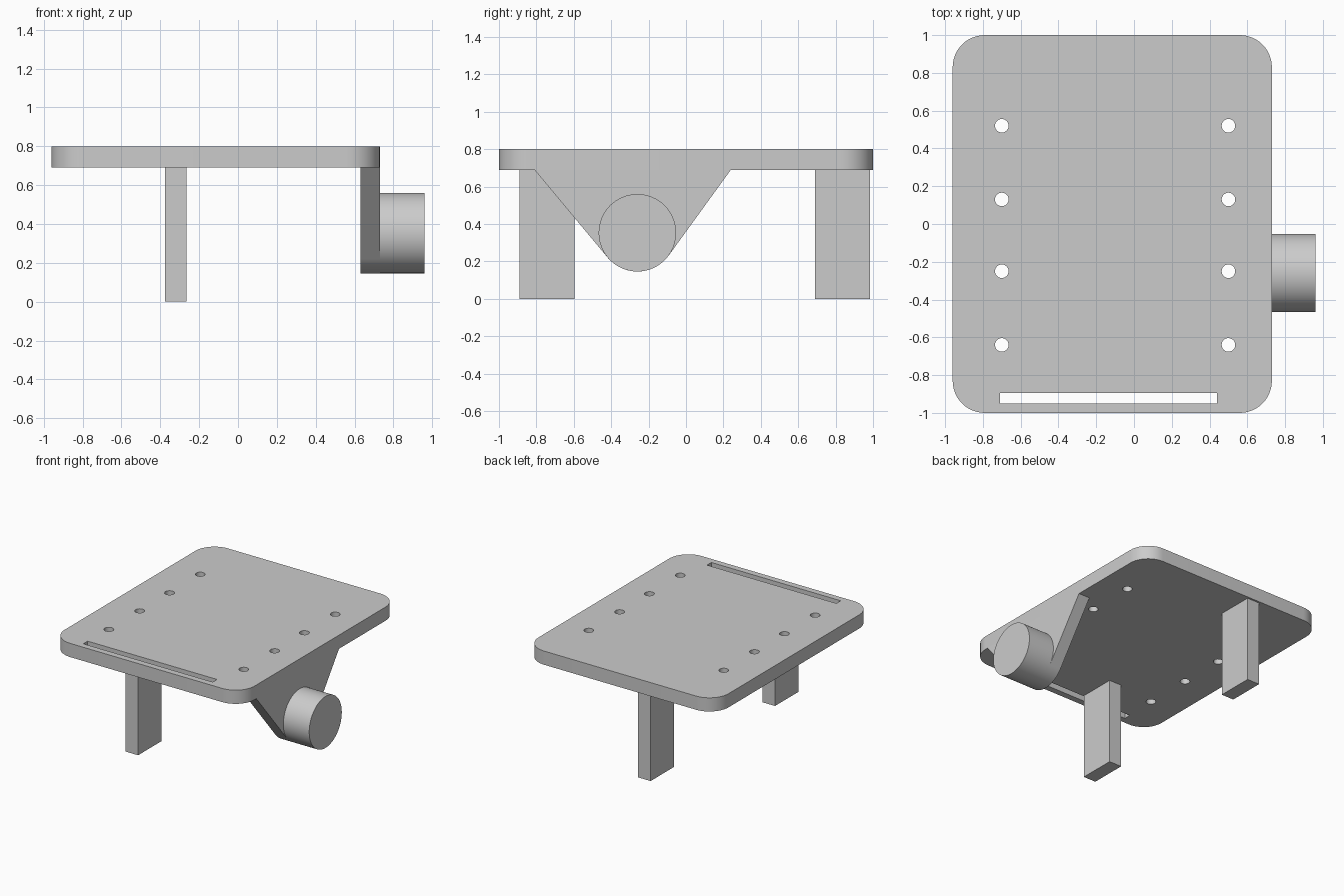
import bpy
from math import sin, cos, pi, radians, atan2, acos, hypot
from mathutils import Matrix, Vector

cube = bpy.data.objects.get("Cube")
if cube:
    bpy.data.objects.remove(cube, do_unlink=True)

GREY = (0.6, 0.6, 0.6, 1)
grey = bpy.data.materials.new("plain grey")
grey.use_nodes = True
grey.diffuse_color = GREY
grey.node_tree.nodes["Principled BSDF"].inputs["Base Color"].default_value = GREY

# Local x, y, z become world y, z, x: for profiles drawn from the side
SIDEWAYS = Matrix(((0, 0, 1, 0), (1, 0, 0, 0), (0, 1, 0, 0), (0, 0, 0, 1)))


def arc(cx, cy, r, start, end, steps):
    angles = [start + (end - start) * i / steps for i in range(steps + 1)]
    return [(cx + r * cos(a), cy + r * sin(a)) for a in angles]


def circle(cx, cy, r, steps):
    return arc(cx, cy, r, 0, 2 * pi, steps)[:-1]


def rectangle(x0, x1, y0, y1):
    return [(x0, y0), (x1, y0), (x1, y1), (x0, y1)]


def extrude(name, loops, low, high, frame=Matrix()):
    """Solid from an outline and its holes, between two levels."""
    curve = bpy.data.curves.new(name, "CURVE")
    curve.dimensions = "2D"
    curve.fill_mode = "BOTH"
    curve.extrude = (high - low) / 2
    for loop in loops:
        spline = curve.splines.new("POLY")
        spline.points.add(len(loop) - 1)
        for point, (x, y) in zip(spline.points, loop):
            point.co = (x, y, 0, 1)
        spline.use_cyclic_u = True
    obj = bpy.data.objects.new(name, curve)
    bpy.context.collection.objects.link(obj)
    bpy.ops.object.select_all(action="DESELECT")
    obj.select_set(True)
    bpy.context.view_layer.objects.active = obj
    bpy.ops.object.convert(target="MESH")
    obj = bpy.context.object
    obj.data.transform(frame @ Matrix.Translation((0, 0, (low + high) / 2)))
    obj.data.materials.clear()
    obj.data.materials.append(grey)
    bpy.ops.object.shade_smooth_by_angle(angle=radians(30))
    return obj


# Table top: rounded plate with two rows of holes and a slot
LEFT, RIGHT, UNDER, TOP, R = -0.96, 0.73, 0.69, 0.80, 0.17
corners = [(RIGHT - R, 1 - R), (LEFT + R, 1 - R), (LEFT + R, R - 1), (RIGHT - R, R - 1)]
outline = []
for i, (x, y) in enumerate(corners):
    outline += arc(x, y, R, i * pi / 2, (i + 1) * pi / 2, 12)
holes = [circle(x, y, 0.036, 24) for x in (-0.70, 0.50) for y in (0.52, 0.13, -0.25, -0.64)]
slot = rectangle(-0.71, 0.44, -0.95, -0.895)
extrude("table_top", [outline, slot] + holes, UNDER, TOP)

# Legs
extrude("front_leg", [rectangle(-0.375, -0.265, -0.89, -0.595)], 0, UNDER)
extrude("back_leg", [rectangle(-0.375, -0.265, 0.69, 0.985)], 0, UNDER)

# Side bracket: tapers down tangent to the round boss
CY, CZ, BOSS = -0.26, 0.353, 0.207


def tangent_angle(y, side):
    dy, dz = y - CY, UNDER - CZ
    return atan2(dz, dy) + side * acos(BOSS / hypot(dy, dz))


front_y, back_y = -0.81, 0.24
start = tangent_angle(front_y, 1)
end = tangent_angle(back_y, -1) + 2 * pi
bracket = [(back_y, UNDER), (front_y, UNDER)] + arc(CY, CZ, BOSS, start, end, 24)
extrude("side_bracket", [bracket], 0.63, RIGHT, SIDEWAYS)

# Round boss on the bracket
extrude("round_boss", [circle(CY, CZ, BOSS, 64)], RIGHT, 0.96, SIDEWAYS)
